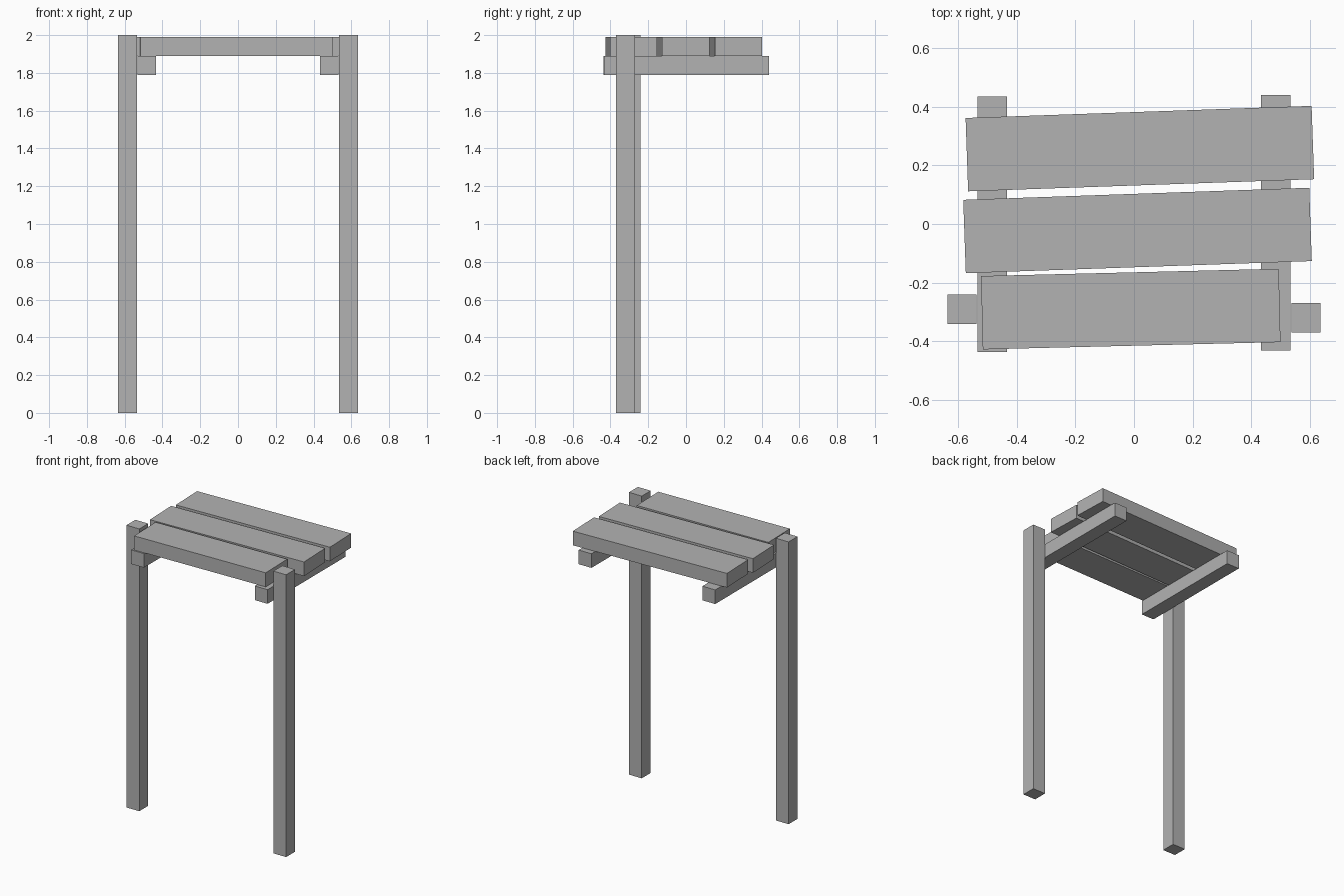
import bpy
import math

default_cube = bpy.data.objects.get("Cube")
if default_cube:
    bpy.data.objects.remove(default_cube, do_unlink=True)

GREY = (0.448, 0.448, 0.448, 1.0)
grey = bpy.data.materials.new("plain grey")
grey.use_nodes = True
grey.diffuse_color = GREY
grey.node_tree.nodes["Principled BSDF"].inputs["Base Color"].default_value = GREY


def timber(name, centre, size, turn=0.0):
    """Square-cut board, turned about z by an angle in degrees."""
    bpy.ops.mesh.primitive_cube_add(size=1, location=centre)
    obj = bpy.context.object
    obj.name = name
    obj.data.name = name
    obj.scale = size
    obj.rotation_euler.z = math.radians(turn)
    obj.data.materials.append(grey)
    return obj


T = 0.1               # timber thickness
BEAM_Z = 1.84
PLANK_Z = BEAM_Z + T

# Two upright posts and the two cross beams beside them, slightly uneven
for side, sign, post_y, beam_y in (("right", -1, -0.29, -0.001),
                                   ("left", 1, -0.32, 0.005)):
    timber(side + "_post", (sign * 0.586, post_y, 1.0), (T, T, 2.0))
    timber(side + "_beam", (sign * 0.483, beam_y, BEAM_Z), (T, 0.871, T))

# Three crooked planks on top of the beams
for name, x, y, length, turn in (("front_plank", -0.011, -0.29, 1.015, 1.4),
                                 ("middle_plank", 0.012, -0.022, 1.18, 2.0),
                                 ("back_plank", 0.02, 0.257, 1.18, 2.0)):
    timber(name, (x, y, PLANK_Z), (length, 0.25, T), turn)
